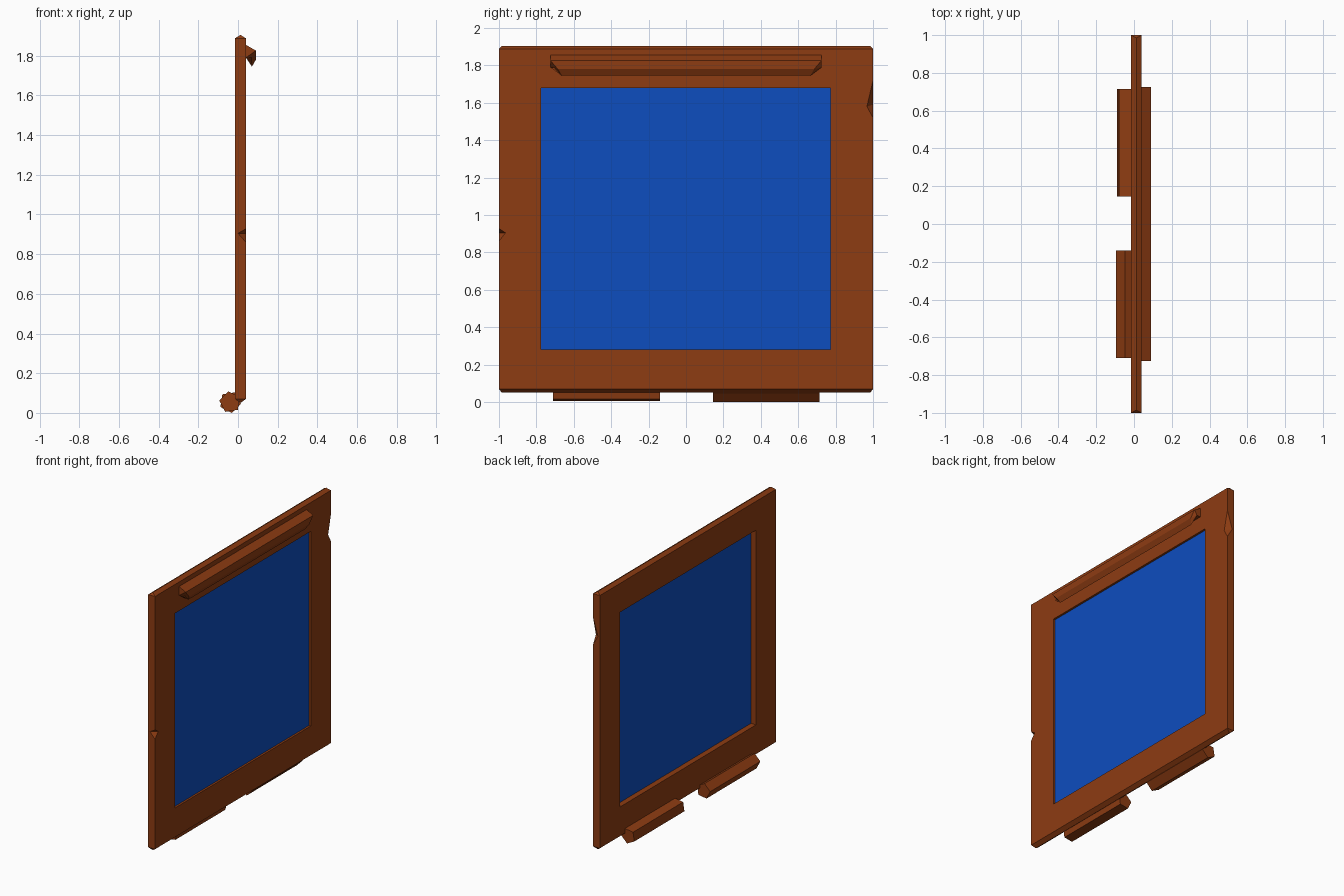
import bpy, bmesh
from math import cos, sin, radians

if "Cube" in bpy.data.objects:
    bpy.data.objects.remove(bpy.data.objects["Cube"])


def material(name, color):
    m = bpy.data.materials.new(name)
    m.diffuse_color = color
    m.use_nodes = True
    m.node_tree.nodes["Principled BSDF"].inputs["Base Color"].default_value = m.diffuse_color
    return m


wood = material("wood", (0.27, 0.045, 0.006, 1))
blue = material("blue_glass", (0.004, 0.075, 0.52, 1))


def add_object(name, bm, mat=None):
    bmesh.ops.recalc_face_normals(bm, faces=bm.faces)
    me = bpy.data.meshes.new(name)
    bm.to_mesh(me)
    bm.free()
    ob = bpy.data.objects.new(name, me)
    bpy.context.collection.objects.link(ob)
    if mat:
        me.materials.append(mat)
    return ob


def hull(name, points, mat=None):
    bm = bmesh.new()
    for p in points:
        bm.verts.new(p)
    bmesh.ops.convex_hull(bm, input=bm.verts[:])
    bmesh.ops.dissolve_limit(bm, angle_limit=0.01, verts=bm.verts[:], edges=bm.edges[:])
    return add_object(name, bm, mat)


def bar(name, profile, y0, y1, mat):
    """Extrude (x, z, end inset) points along y."""
    bm = bmesh.new()
    a = [bm.verts.new((x, y0 + i, z)) for x, z, i in profile]
    b = [bm.verts.new((x, y1 - i, z)) for x, z, i in profile]
    n = len(profile)
    for k in range(n):
        j = (k + 1) % n
        bm.faces.new((a[k], a[j], b[j], b[k]))
    bm.faces.new(a)
    bm.faces.new(b)
    bmesh.ops.triangulate(bm, faces=[f for f in bm.faces if len(f.verts) > 4])
    return add_object(name, bm, mat)


def cut(target, cutter):
    cutter.hide_render = True
    cutter.hide_set(True)
    m = target.modifiers.new(cutter.name, 'BOOLEAN')
    m.operation = 'DIFFERENCE'
    m.solver = 'EXACT'
    m.object = cutter


# Frame board with ridged top and bottom edges
X0, XM, X1 = -0.015, 0.012, 0.04
points = []
for s in (-1, 1):
    points += [(x, s, z) for x in (X0, X1) for z in (0.07, 1.888)]
    points += [(XM, s * 0.985, z) for z in (0.05, 1.905)]
frame = hull("frame", points, wood)

# Window opening
Y0, Y1, Z0, Z1 = -0.775, 0.772, 0.28, 1.68
cut(frame, hull("opening_cutter", [(x, y, z) for x in (-0.2, 0.2)
                                   for y in (Y0, Y1) for z in (Z0, Z1)]))

# Chipped notches on the two upright edges
cut(frame, hull("left_notch_cutter", [(0.0, -1, 0.905), (X1, -1, 0.928), (X1, -1, 0.86),
                                      (X1, -0.965, 0.905), (0.06, -1.03, 0.9)]))
cut(frame, hull("right_notch_cutter", [(0.0, 1, 1.59), (X1, 1, 1.72), (X1, 1, 1.52),
                                       (X1, 0.967, 1.58), (0.06, 1.03, 1.6)]))

# Glass pane
bm = bmesh.new()
bm.faces.new([bm.verts.new((0.025, y, z)) for y, z in
              ((Y0, Z0), (Y1, Z0), (Y1, Z1), (Y0, Z1))])
add_object("glass_pane", bm, blue)

# Handle rail with a hooked lip
bar("handle_rail", [(0.04, 1.855, 0), (0.09, 1.826, 0), (0.09, 1.78, 0.04),
                    (0.07, 1.745, 0.06), (0.07, 1.79, 0), (0.04, 1.79, 0)],
    -0.725, 0.725, wood)

# Five-sided hinge pins
for name, y0, y1, phase in (("left_hinge", -0.71, -0.14, 27),
                            ("right_hinge", 0.145, 0.715, 63)):
    ring = [radians(phase + 72 * k) for k in range(5)]
    bar(name, [(-0.04 + 0.055 * cos(t), 0.0545 + 0.055 * sin(t), 0) for t in ring],
        y0, y1, wood)
